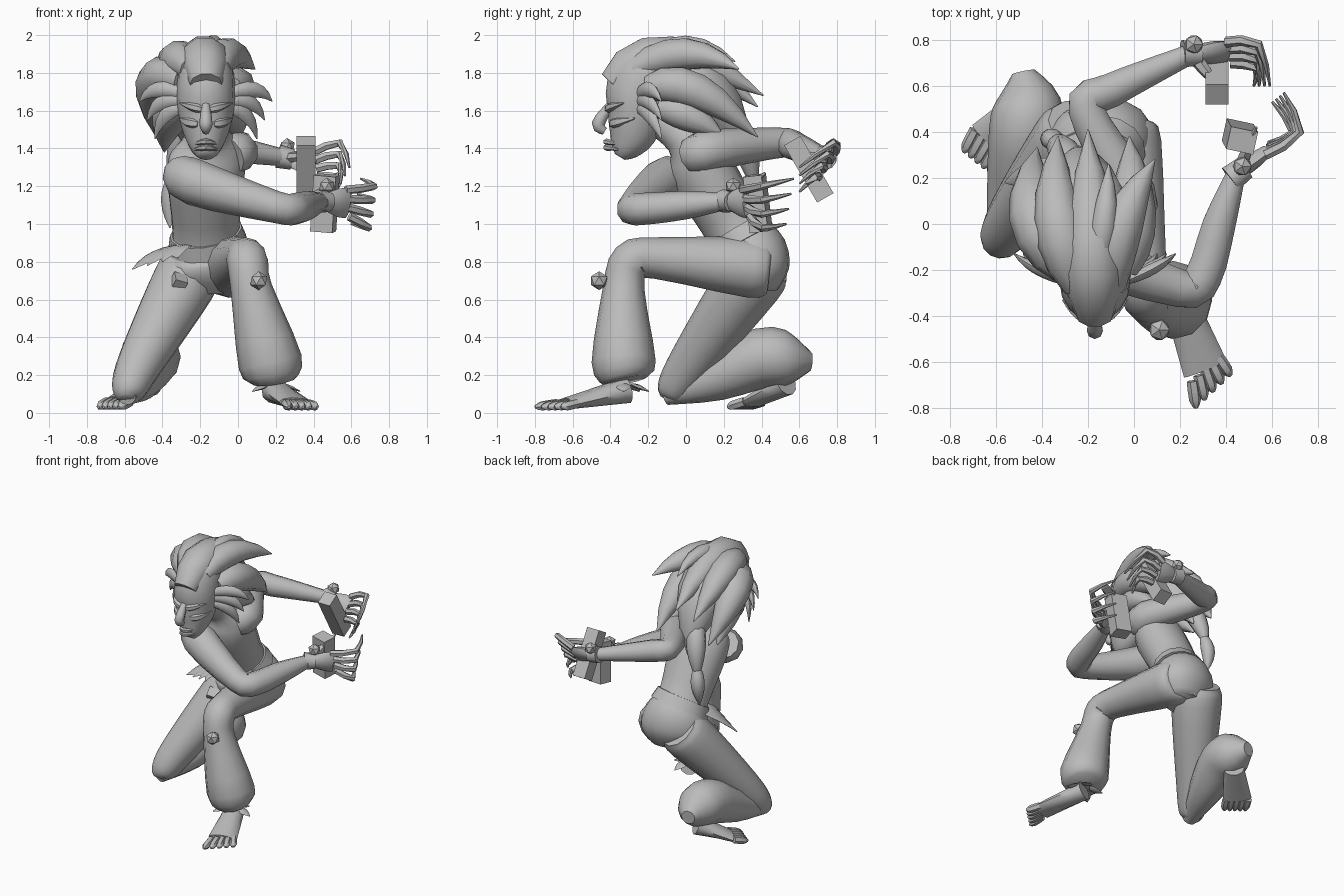
import bpy, bmesh, math
from mathutils import Vector

cube = bpy.data.objects.get("Cube")
if cube:
    bpy.data.objects.remove(cube)

clay = bpy.data.materials.new("clay_grey")
clay.use_nodes = True
GREY = (.5, .5, .5, 1)
clay.diffuse_color = GREY
clay.node_tree.nodes["Principled BSDF"].inputs["Base Color"].default_value = GREY

ACROSS, UP = Vector((1, 0, 0)), Vector((0, 0, 1))


def finish(name, bm, angle=50):
    """Turn a bmesh into a smooth shaded object with sharp creases."""
    bmesh.ops.recalc_face_normals(bm, faces=bm.faces)
    mesh = bpy.data.meshes.new(name)
    bm.to_mesh(mesh)
    bm.free()
    for poly in mesh.polygons:
        poly.use_smooth = True
    mesh.set_sharp_from_angle(angle=math.radians(angle))
    mesh.materials.append(clay)
    obj = bpy.data.objects.new(name, mesh)
    bpy.context.collection.objects.link(obj)
    return obj


def smooth_path(rows, steps):
    """Catmull-Rom interpolation of positions and radii together."""
    rows = [Vector(row) for row in rows]
    padded = [rows[0]] + rows + [rows[-1]]
    result = []
    for a, b, c, d in zip(padded, padded[1:], padded[2:], padded[3:]):
        for i in range(steps):
            t = i / steps
            result.append(b + (c - a) * (t / 2) + (a * 2 - b * 5 + c * 4 - d) * (t * t / 2)
                          + (b * 3 - a - c * 3 + d) * (t ** 3 / 2))
    return result + [rows[-1]]


def loft(name, rows, wide=ACROSS, flat=1, sides=10, steps=3):
    """Sweep an ellipse along rows of x, y, z, radius and optional second radius."""
    rows = [row if len(row) > 4 else (*row, row[3] * flat) for row in rows]
    path = smooth_path(rows, steps)
    centres = [p.to_3d() if len(p) == 3 else Vector(p[:3]) for p in path]
    bm = bmesh.new()
    rings = []
    for i, p in enumerate(path):
        along = (centres[min(i + 1, len(path) - 1)] - centres[max(i - 1, 0)]).normalized()
        side = (wide - along * wide.dot(along)).normalized()
        other = along.cross(side)
        ring = []
        for k in range(sides):
            turn = math.tau * k / sides
            ring.append(bm.verts.new(centres[i] + side * max(p[3], .003) * math.cos(turn)
                                     + other * max(p[4], .003) * math.sin(turn)))
        rings.append(ring)
    for low, high in zip(rings, rings[1:]):
        for k in range(sides):
            n = (k + 1) % sides
            bm.faces.new((low[k], low[n], high[n], high[k]))
    bm.faces.new(rings[0])
    bm.faces.new(rings[-1])
    return finish(name, bm)


def lock(name, root, middle, tip, radius, wide=ACROSS, flat=.95, sides=10):
    """Leaf shaped tuft: swells through the middle and ends in a point."""
    root, middle, tip = Vector(root), Vector(middle), Vector(tip)
    pull = middle * 2 - (root + tip) / 2
    rows = []
    for i in range(7):
        t = i / 6
        centre = root * (1 - t) ** 2 + pull * 2 * t * (1 - t) + tip * t * t
        rows.append((*centre, radius * math.sin(math.pi * (.2 + .8 * t)) ** .8 if i < 6 else 0))
    loft(name, rows, wide, flat, sides, 1)


def ball(name, centre, radius):
    bm = bmesh.new()
    bmesh.ops.create_icosphere(bm, subdivisions=1, radius=radius)
    finish(name, bm, 30).location = centre


def block(name, centre, size, turn):
    bm = bmesh.new()
    bmesh.ops.create_cube(bm, size=1)
    bmesh.ops.scale(bm, vec=size, verts=bm.verts)
    obj = finish(name, bm, 30)
    obj.location = centre
    obj.rotation_euler = [math.radians(a) for a in turn]


def between(pair, t):
    return Vector(pair[0]).lerp(Vector(pair[1]), t)


def hand(name, wrist, knuckles, mids, tips, thumb):
    """Palm, four long curled fingers and a thumb."""
    wrist, thumb = Vector(wrist), Vector(thumb)
    middle = between(knuckles, .5)
    across = Vector(knuckles[1]) - Vector(knuckles[0])
    reach = (middle - wrist).normalized() * .04
    loft(name + "_wrist_cuff", [(*(wrist - reach), .062), (*(wrist + reach), .055)], UP)
    loft(name + "_palm", [(*wrist, .04, .035), (*wrist.lerp(middle, .6), .075, .035),
                          (*middle, .08, .025)], across, sides=8)
    for i in range(4):
        t = i / 3
        loft(f"{name}_finger_{i}", [(*between(knuckles, t), .024), (*between(mids, t), .021),
                                    (*between(tips, t), .006)], across, sides=6, steps=2)
    loft(name + "_thumb", [(*wrist, .03), (*wrist.lerp(thumb, .55), .026), (*thumb, .007)],
         across, sides=6)


def foot(name, ankle, front, tips):
    """Wedge shaped bare foot with five toes."""
    ankle, front = Vector(ankle), Vector(front)
    across = (Vector(tips[1]) - Vector(tips[0])).normalized()
    loft(name, [(*ankle, .07, .07), (*ankle.lerp(front, .5), .085, .05),
                (*front, .1, .03)], across)
    for i in range(5):
        tip = between(tips, i / 4)
        root = front + across * (i - 2) * .038
        loft(f"{name}_toe_{i}", [(*root, .026), (*root.lerp(tip, .7), .026), (*tip, .008)],
             across, sides=6, steps=2)


# Torso, twisted towards its left, with a waistband
TWIST = Vector((1, .4, 0))
loft("torso", [(-.15, .36, .64, .16, .12), (-.15, .35, .74, .24, .19), (-.16, .33, .85, .23, .2),
               (-.17, .27, .96, .18, .16), (-.17, .1, 1.25, .21, .17), (-.16, .05, 1.38, .2, .14),
               (-.16, -.02, 1.47, .11, .11), (-.17, -.15, 1.56, .09, .09)], TWIST, sides=16)
loft("waistband", [(-.16, .31, .89, .215, .185), (-.17, .27, .96, .195, .17)], TWIST, sides=16)

# Arms reaching towards the left side
loft("right_arm", [(-.3, -.04, 1.28, .1), (-.23, -.12, 1.22, .125), (.2, -.28, 1.09, .085),
                   (.3, -.23, 1.08, .085), (.37, 0, 1.1, .075), (.44, .21, 1.12, .045)], UP)
loft("left_arm", [(-.04, .04, 1.36, .1), (-.01, .13, 1.39, .11), (-.21, .5, 1.43, .08),
                  (-.1, .58, 1.41, .078), (.25, .74, 1.35, .045)], UP, steps=4)
ball("right_wrist_bead", (.47, .25, 1.2), .045)
ball("left_wrist_bead", (.26, .78, 1.41), .045)
hand("right_hand", (.45, .22, 1.12), ((.57, .3, 1.18), (.59, .34, 1.04)),
     ((.72, .4, 1.2), (.69, .4, .98)), ((.65, .57, 1.24), (.6, .53, 1)), (.53, .42, 1.27))
hand("left_hand", (.25, .74, 1.35), ((.4, .79, 1.38), (.42, .7, 1.25)),
     ((.54, .78, 1.43), (.53, .68, 1.25)), ((.59, .6, 1.3), (.52, .6, 1.17)), (.36, .6, 1.36))
block("right_held_block", (.46, .38, 1.11), (.12, .1, .3), (6, 5, -12))
block("left_held_block", (.36, .65, 1.29), (.1, .1, .35), (30, 0, 0))

# Baggy trousers: raised left knee, right knee on the ground
loft("left_trouser", [(-.05, .44, .76, .13), (-.04, .34, .77, .16), (.03, -.16, .82, .11),
                      (.05, -.29, .8, .11), (.07, -.33, .66, .11), (.17, -.33, .27, .17),
                      (.19, -.32, .17, .12)], sides=12)
loft("right_trouser_thigh", [(-.23, .42, .8, .15), (-.28, .34, .7, .175), (-.51, .04, .28, .125),
                             (-.58, -.07, .12, .09), (-.59, -.1, .07, .04)], sides=12, steps=4)
loft("right_trouser_shin", [(-.59, -.11, .09, .05), (-.52, .15, .18, .12), (-.47, .4, .29, .16),
                            (-.46, .54, .28, .14), (-.48, .66, .27, .05)], sides=12)
ball("left_knee_knob", (.11, -.46, .7), .05)
block("right_thigh_patch", (-.31, .14, .7), (.07, .07, .05), (40, 15, 20))
foot("left_foot", (.19, -.31, .12), (.31, -.63, .05), ((.27, -.8, .03), (.42, -.66, .03)))
foot("right_foot", (-.46, .53, .16), (-.63, .36, .06), ((-.74, .31, .03), (-.63, .22, .03)))

# Torn cloth points at the waist and left cuff
waist = Vector((-.3, .24, .88))
for i in range(4):
    tip = waist + Vector((-.26 + .08 * i, -.06 - .04 * i, -.12 + .02 * i))
    lock(f"waist_cloth_{i}", waist, waist.lerp(tip, .5) + UP * .02, tip, .07,
         Vector((1, -1, 0)), .2, 6)
cuff = Vector((.19, -.33, .17))
for i in range(5):
    turn = math.tau * i / 5
    out = Vector((math.cos(turn), math.sin(turn), -.4))
    lock(f"cuff_point_{i}", cuff + out * .05, cuff + out * .09, cuff + out * .14, .04,
         out.cross(UP), .3, 6)

# Head and face
HEAD = -.17
face = [(-.35, 1.355, .04, .03), (-.33, 1.39, .075, .075), (-.29, 1.47, .115, .125),
        (-.26, 1.58, .145, .155), (-.24, 1.7, .155, .185), (-.18, 1.83, .14, .17),
        (-.12, 1.91, .07, .08)]
loft("head", [(HEAD, *row) for row in face], sides=16)
loft("nose", [(HEAD, -.4, 1.63, .022), (HEAD, -.465, 1.53, .035), (HEAD, -.43, 1.49, .02)],
     sides=8)
for name, z in (("upper_lip", 1.435), ("lower_lip", 1.405)):
    loft(name, [(HEAD + s * .06, -.36 - (1 - abs(s)) * .06, z - abs(s) * .01,
                 .018 - abs(s) * .012) for s in (-1, 0, 1)], UP, sides=6)
for name, s in (("right", -1), ("left", 1)):
    lock(name + "_brow", (HEAD + s * .02, -.41, 1.605), (HEAD + s * .07, -.395, 1.62),
         (HEAD + s * .14, -.33, 1.64), .024, UP, 1, 6)
    lock(name + "_cheek", (HEAD + s * .04, -.39, 1.53), (HEAD + s * .09, -.355, 1.54),
         (HEAD + s * .14, -.27, 1.56), .03, UP, 1, 6)
    # Feathery pointed tufts at the ears
    for i in range(3):
        root = Vector((HEAD + s * .13, -.25, 1.69 - i * .04))
        tip = Vector((HEAD + s * (.35 - i * .04), -.13, 1.65 - i * .1))
        lock(f"{name}_ear_tuft_{i}", root, root.lerp(tip, .5) + Vector((s * .02, 0, .04)),
             tip, .042, UP, .6, 8)

# Swept back mane made of overlapping tapered locks
lock("hair_crown", (-.17, -.39, 1.74), (-.18, -.08, 1.88), (-.2, .41, 1.68), .13)
lock("hair_peak", (-.18, -.25, 1.84), (-.13, 0, 1.945), (-.11, .26, 1.86), .06)
lock("hair_upper_left", (-.1, -.28, 1.82), (-.05, 0, 1.9), (.09, .28, 1.82), .095)
lock("hair_upper_right", (-.24, -.27, 1.82), (-.33, .03, 1.85), (-.33, .38, 1.62), .11)
lock("hair_outer_left", (-.05, -.2, 1.72), (-.01, .06, 1.7), (-.02, .38, 1.46), .11)
lock("hair_outer_right", (-.28, -.2, 1.76), (-.43, .04, 1.74), (-.42, .33, 1.44), .12)
lock("hair_under_left", (-.06, -.14, 1.62), (-.03, .02, 1.57), (0, .2, 1.46), .095)
lock("hair_under_right", (-.28, -.14, 1.62), (-.36, .02, 1.56), (-.39, .18, 1.38), .1)
lock("hair_back", (-.18, -.14, 1.74), (-.21, .1, 1.68), (-.25, .34, 1.33), .19)
lock("hair_tail_upper", (-.25, .22, 1.55), (-.31, .32, 1.38), (-.35, .36, 1.17), .07)
lock("hair_tail_lower", (-.34, .35, 1.24), (-.36, .37, 1.12), (-.36, .35, .98), .05)
